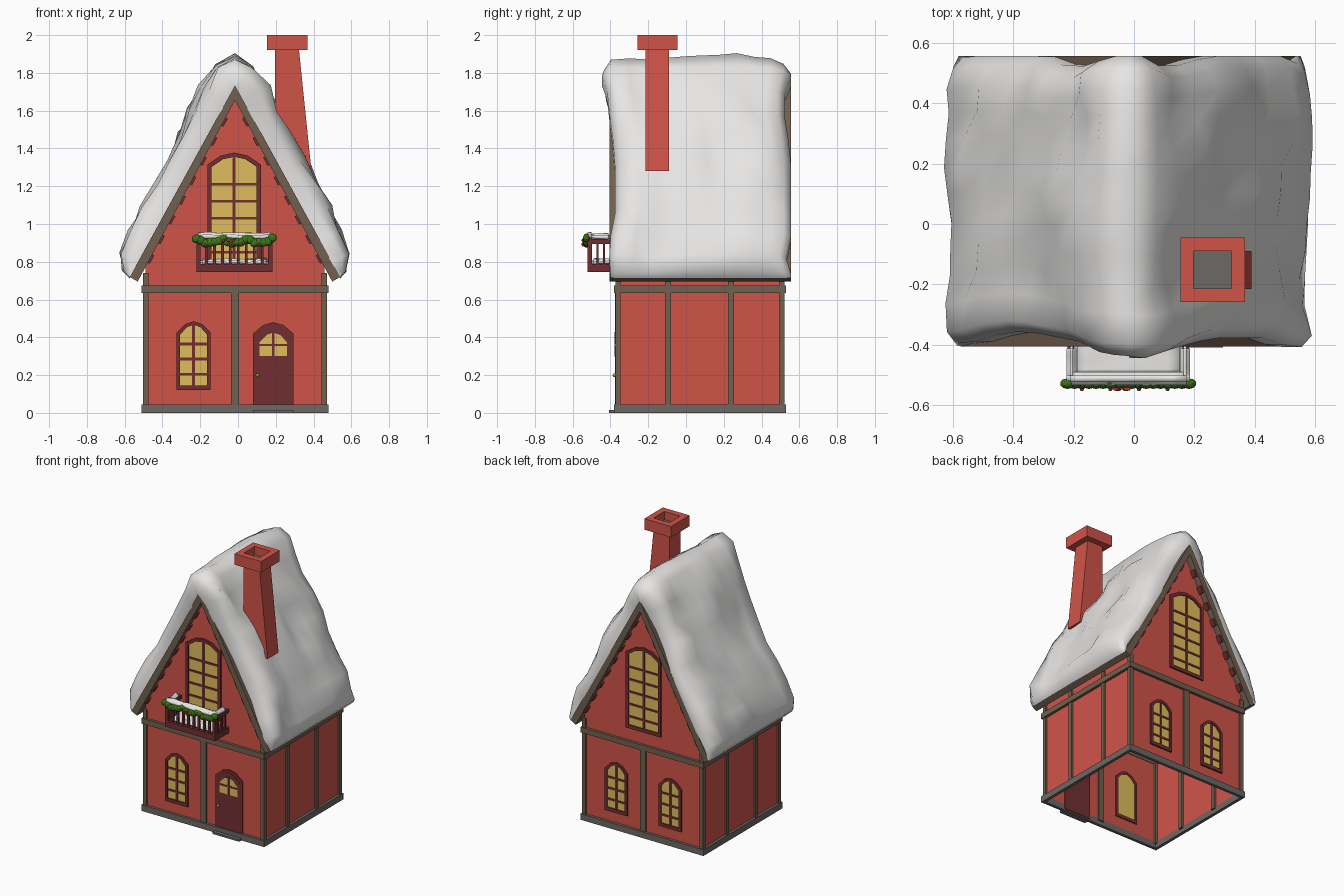
import bpy, bmesh, math
from mathutils import Vector, Matrix, noise

if "Cube" in bpy.data.objects:
    bpy.data.objects.remove(bpy.data.objects["Cube"])

CX, YF, YB = -0.016, -0.363, 0.51          # house centre line, front and back wall planes


def mat(name, r, g, b):
    m = bpy.data.materials.new(name)
    m.diffuse_color = (r, g, b, 1)
    m.use_nodes = True
    m.node_tree.nodes["Principled BSDF"].inputs["Base Color"].default_value = m.diffuse_color
    return m


RED = mat("wall red", 0.63, 0.088, 0.066)
DARK = mat("dark red trim", 0.165, 0.028, 0.032)
WOOD = mat("brown timber", 0.165, 0.115, 0.08)
STONE = mat("grey stone", 0.15, 0.14, 0.13)
SNOW = mat("snow white", 0.8, 0.79, 0.78)
GLASS = mat("warm yellow glass", 0.74, 0.51, 0.11)
GREEN = mat("garland green", 0.045, 0.18, 0.008)
BERRY = mat("berry red", 0.6, 0.03, 0.03)
GOLD = mat("knob gold", 0.55, 0.34, 0.06)


def finish(name, bm, *mats, smooth=False):
    bmesh.ops.recalc_face_normals(bm, faces=bm.faces)
    me = bpy.data.meshes.new(name)
    for f in bm.faces:
        f.smooth = smooth
    bm.to_mesh(me)
    bm.free()
    for m in mats:
        me.materials.append(m)
    ob = bpy.data.objects.new(name, me)
    bpy.context.collection.objects.link(ob)
    return ob


def add_box(bm, x0, x1, y0, y1, z0, z1, rot=0):
    m = (Matrix.Translation(((x0 + x1) / 2, (y0 + y1) / 2, (z0 + z1) / 2))
         @ Matrix.Rotation(rot, 4, 'Y') @ Matrix.Diagonal((x1 - x0, y1 - y0, z1 - z0, 1)))
    return bmesh.ops.create_cube(bm, size=1, matrix=m)["verts"]


def boxes(name, m, *bs):
    bm = bmesh.new()
    for b in bs:
        add_box(bm, *b)
    return finish(name, bm, m)


def prism(name, m, pts, y0, y1):
    """Extrude an x-z outline along y."""
    bm = bmesh.new()
    a = [bm.verts.new((x, y0, z)) for x, z in pts]
    b = [bm.verts.new((x, y1, z)) for x, z in pts]
    bm.faces.new(a)
    bm.faces.new(b)
    for i in range(len(pts)):
        j = (i + 1) % len(pts)
        bm.faces.new((a[i], a[j], b[j], b[i]))
    return finish(name, bm, m)


def arch(cx, hw, z0, zs, zt, n=4):
    top = [(cx + hw * t, zs + (zt - zs) * (1 - t * t)) for t in [1 - 2 * i / n for i in range(n + 1)]]
    return [(cx - hw, z0), (cx + hw, z0)] + top


def window(name, cx, hw, z0, zs, zt, bars, wall, s, border=0.022, sill=0.025):
    """Arched frame, glass and glazing bars on a wall facing s along y."""
    out, inn = arch(cx, hw, z0, zs, zt), arch(cx, hw - border, z0 + sill, zs - 0.012, zt - border)
    bm = bmesh.new()
    ring = [[bm.verts.new((x, wall + s * d, z)) for x, z in o]
            for o, d in ((out, -0.008), (out, 0.012), (inn, 0.012), (inn, -0.008))]
    n = len(out)
    for k in range(4):
        for i in range(n):
            p, q, j = ring[k], ring[(k + 1) % 4], (i + 1) % n
            bm.faces.new((p[i], p[j], q[j], q[i]))
    finish(name + "_frame", bm, DARK)
    prism(name + "_glass", GLASS, inn, wall - s * 0.004, wall + s * 0.003)
    ya, yb = sorted((wall + s * 0.001, wall + s * 0.008))
    boxes(name + "_bars", DARK, (cx - 0.008, cx + 0.008, ya, yb, z0 + 0.01, zt - 0.01),
          *[(cx - hw + 0.01, cx + hw - 0.01, ya, yb, z - 0.007, z + 0.007) for z in bars])


# Walls: gabled shell, open underneath
bm = bmesh.new()
outline = [(-0.475, 0), (-0.475, 0.79), (0, 1.675), (0.475, 0.79), (0.475, 0)]
fr = [bm.verts.new((CX + x, YF, z)) for x, z in outline]
bk = [bm.verts.new((CX + x, YB, z)) for x, z in outline]
bm.faces.new(fr)
bm.faces.new(bk)
for i in range(4):
    bm.faces.new((fr[i], fr[i + 1], bk[i + 1], bk[i]))
finish("walls", bm, RED)


def ring_of_beams(name, m, z0, z1, o):
    xa, xb, ya, yb, t = CX - 0.475 - o, CX + 0.475 + o, YF - o, YB + o, o + 0.003
    boxes(name, m, (xa, xb, ya, ya + t, z0, z1), (xa, xb, yb - t, yb, z0, z1),
          (xa, xa + t, ya, yb, z0, z1), (xb - t, xb, ya, yb, z0, z1))


# Timber framing
ring_of_beams("stone_sill", STONE, 0, 0.045, 0.019)
ring_of_beams("middle_beam", WOOD, 0.635, 0.675, 0.019)
posts = []
for x in (CX - 0.473, CX + 0.473):
    posts += [(x - 0.014, x + 0.014, y - 0.014, y + 0.014, 0.03, 0.74) for y in (YF + 0.003, YB - 0.003)]
    posts += [(x - 0.014, x + 0.014, y - 0.016, y + 0.016, 0.03, 0.72) for y in (-0.095, 0.238)]
posts += [(CX - 0.022, CX + 0.022, y - 0.012, y + 0.012, 0.03, 0.65) for y in (YF, YB)]
boxes("timber_posts", WOOD, *posts)

# Roof slab with rafter blocks under the overhangs
prism("roof", WOOD, [(CX + x, z) for x, z in [(0, 1.735), (0.557, 0.72), (0.515, 0.695), (0, 1.655),
                                              (-0.515, 0.695), (-0.557, 0.72)]], -0.405, 0.555)
blocks = []
for side in (-1, 1):
    for i in range(8):
        t = 0.12 + 0.108 * i
        x, z = CX + side * 0.515 * t, 1.659 - 0.96 * t
        for y0, y1 in ((-0.395, YF), (YB, 0.545)):
            blocks.append((x - 0.014, x + 0.014, y0, y1, z - 0.025, z + 0.025, -side * math.atan2(0.515, 0.96)))
boxes("rafter_blocks", DARK, *blocks)

# Snow blanket: lumpy profile swept along the roof, tapering to the roof at its ends
half = [(0.556, 0.712), (0.583, 0.745), (0.597, 0.84), (0.545, 0.96), (0.478, 1.08), (0.412, 1.21), (0.35, 1.34),
        (0.285, 1.48), (0.225, 1.60), (0.165, 1.72), (0.095, 1.835)]
prof = [(-x, z) for x, z in half] + [(0, 1.885)] + [(x, z) for x, z in reversed(half)]
d, apex, length = Vector((0.48, -0.877)), Vector((0, 1.73)), 1.157
rows = [(0, 0), (0, 0.55), (0.04, 0.95)] + [(0.14 + 0.095 * i, 1) for i in range(8)] + [(0.89, 0.96), (0.96, 0.8),
                                                                                        (1, 0.45), (1, 0)]
bm = bmesh.new()
grid = []
for v, f in rows:
    line = []
    for k, (x, z) in enumerate(prof):
        p = Vector((abs(x), z))
        t = min(max((p - apex).dot(d), 0), length)
        base = apex + d * t
        r = t / length
        dip = math.sin(math.pi * min(1, r * 1.05)) if r > 0 else 0
        y0 = -0.435 + (0.045 if x > 0 else 0.06) * dip + 0.03 * r + 0.015 * noise.noise((x * 6, z * 6, 1))
        y1 = 0.556 - 0.035 * max(0, math.sin(7 * r + (0.6 if x > 0 else 0))) * (0 < r < 0.97)
        y = y0 + (y1 - y0) * v
        lump = (0.55 * noise.noise((x * 4 + 3, y * 5, z * 4)) + 0.15 * noise.noise((x * 9, y * 10, z * 9 + 5)))
        q = base + (p - base) * f * (1 + lump * (0.35 if t == 0 else 1))
        line.append(bm.verts.new((CX + math.copysign(q.x, x) if x else CX, y, q.y)))
    grid.append(line)
for a, b in zip(grid, grid[1:]):
    for i in range(len(prof) - 1):
        bm.faces.new((a[i], a[i + 1], b[i + 1], b[i]))
finish("roof_snow", bm, SNOW, smooth=True)

# Chimney: shaft with one sloping side, hollow cap
prism("chimney_shaft", RED, [(0.195, 1.28), (0.389, 1.28), (0.322, 1.93), (0.195, 1.93)], -0.215, -0.09)
bm = bmesh.new()
add_box(bm, 0.153, 0.367, -0.258, -0.045, 1.92, 2.0)
bm.normal_update()
top = max(bm.faces, key=lambda f: f.calc_center_median().z)
bmesh.ops.inset_region(bm, faces=[top], thickness=0.044, use_even_offset=True)
hole = bmesh.ops.extrude_discrete_faces(bm, faces=[top])["faces"][0]
bmesh.ops.translate(bm, verts=hole.verts, vec=(0, 0, -0.06))
hole.material_index = 1
finish("chimney_cap", bm, RED, STONE)

# Windows
for tag, wall, s in (("front", YF, -1), ("back", YB, 1)):
    window(tag + "_gable_window", CX - 0.004, 0.141, 0.765, 1.315, 1.378,
           [0.85 + 0.09 * i for i in range(5)], wall, s)
    for i, x in enumerate((-0.235, 0.2)[:1 if s < 0 else 2]):
        window(f"{tag}_window_{i}", x, 0.09, 0.12, 0.425, 0.485, (0.205, 0.285, 0.365), wall, s, 0.018)

# Door with small arched light, knob and step
prism("door_frame", DARK, arch(0.187, 0.107, 0.01, 0.42, 0.48), YF - 0.008, YF + 0.008)
prism("door_leaf", DARK, arch(0.187, 0.09, 0.01, 0.40, 0.46), YF - 0.01, YF)
prism("door_glass", GLASS, arch(0.187, 0.072, 0.30, 0.375, 0.425), YF - 0.012, YF - 0.006)
boxes("door_bars", DARK, (0.181, 0.193, YF - 0.015, YF - 0.008, 0.298, 0.427),
      (0.115, 0.259, YF - 0.015, YF - 0.008, 0.354, 0.366))
boxes("door_step", STONE, (0.08, 0.295, -0.408, YF, 0, 0.014))
bm = bmesh.new()
bmesh.ops.create_uvsphere(bm, u_segments=10, v_segments=6, radius=0.01,
                          matrix=Matrix.Translation((0.103, YF - 0.015, 0.2)))
finish("door_knob", bm, GOLD, smooth=True)

# Balcony: floor, rails and balusters
xa, xb, ya = -0.22, 0.182, -0.522
boxes("balcony_floor", DARK, (xa, xb, ya, YF, 0.745, 0.787))
rails = [(xa, xb, ya, ya + 0.024, 0.895, 0.917)]
for x in (xa, xb - 0.022):
    rails += [(x, x + 0.022, ya, YF, 0.895, 0.917), (x, x + 0.022, ya, ya + 0.024, 0.78, 0.93)]
    rails += [(x + 0.005, x + 0.017, y, y + 0.012, 0.78, 0.9) for y in (-0.475, -0.44, -0.405)]
for i in range(1, 9):
    x = xa + 0.011 + i * (xb - xa - 0.022) / 9
    rails.append((x - 0.007, x + 0.007, ya + 0.006, ya + 0.02, 0.78, 0.9))
boxes("balcony_railing", DARK, *rails)

# Balcony snow: softened slabs on the floor and on the rails
bm = bmesh.new()
for b in ((xa + 0.02, xb - 0.02, -0.5, YF, 0.78, 0.815), (xa - 0.003, xb + 0.003, -0.532, -0.49, 0.912, 0.955),
          (xa - 0.003, xa + 0.03, -0.53, -0.4, 0.912, 0.95), (xb - 0.03, xb + 0.003, -0.53, -0.4, 0.912, 0.95)):
    add_box(bm, *b)
bmesh.ops.subdivide_edges(bm, edges=[e for e in bm.edges if e.calc_length() > 0.09], cuts=6, use_grid_fill=True)
bmesh.ops.bevel(bm, geom=[e for e in bm.edges if e.calc_face_angle(0) > 1], offset=0.011, segments=2, affect='EDGES')
for v in bm.verts:
    v.co.z += 0.008 * noise.noise(v.co * 18)
finish("balcony_snow", bm, SNOW, smooth=True)

# Garland of leafy clumps with berries and a bow
bm, bb = bmesh.new(), bmesh.new()
for i in range(18):
    x = xa + i * (xb - xa) / 17
    z = 0.922 - 0.022 * abs(math.sin(i * math.pi * 3 / 17)) + 0.004 * math.sin(i * 2.3)
    m = (Matrix.Translation((x, ya - 0.006, z)) @ Matrix.Rotation(0.25 * math.sin(i * 1.7), 4, 'Y')
         @ Matrix.Diagonal((1.0, 0.7, 0.95, 1)))
    bmesh.ops.create_icosphere(bm, subdivisions=2, radius=0.025, matrix=m)
    if i % 4 == 2:
        bmesh.ops.create_icosphere(bb, subdivisions=2, radius=0.007,
                                   matrix=Matrix.Translation((x, ya - 0.024, z - 0.008)))
finish("garland", bm, GREEN)
for dx, dz, r in ((-0.017, 0.004, 0.6), (0.017, 0.004, -0.6), (-0.01, -0.018, -1), (0.01, -0.018, 1)):
    m = (Matrix.Translation((-0.04 + dx, ya - 0.024, 0.91 + dz)) @ Matrix.Rotation(r, 4, 'Y')
         @ Matrix.Diagonal((1.5, 0.6, 0.5, 1)))
    bmesh.ops.create_icosphere(bb, subdivisions=2, radius=0.01, matrix=m)
finish("garland_berries_and_bow", bb, BERRY, smooth=True)
